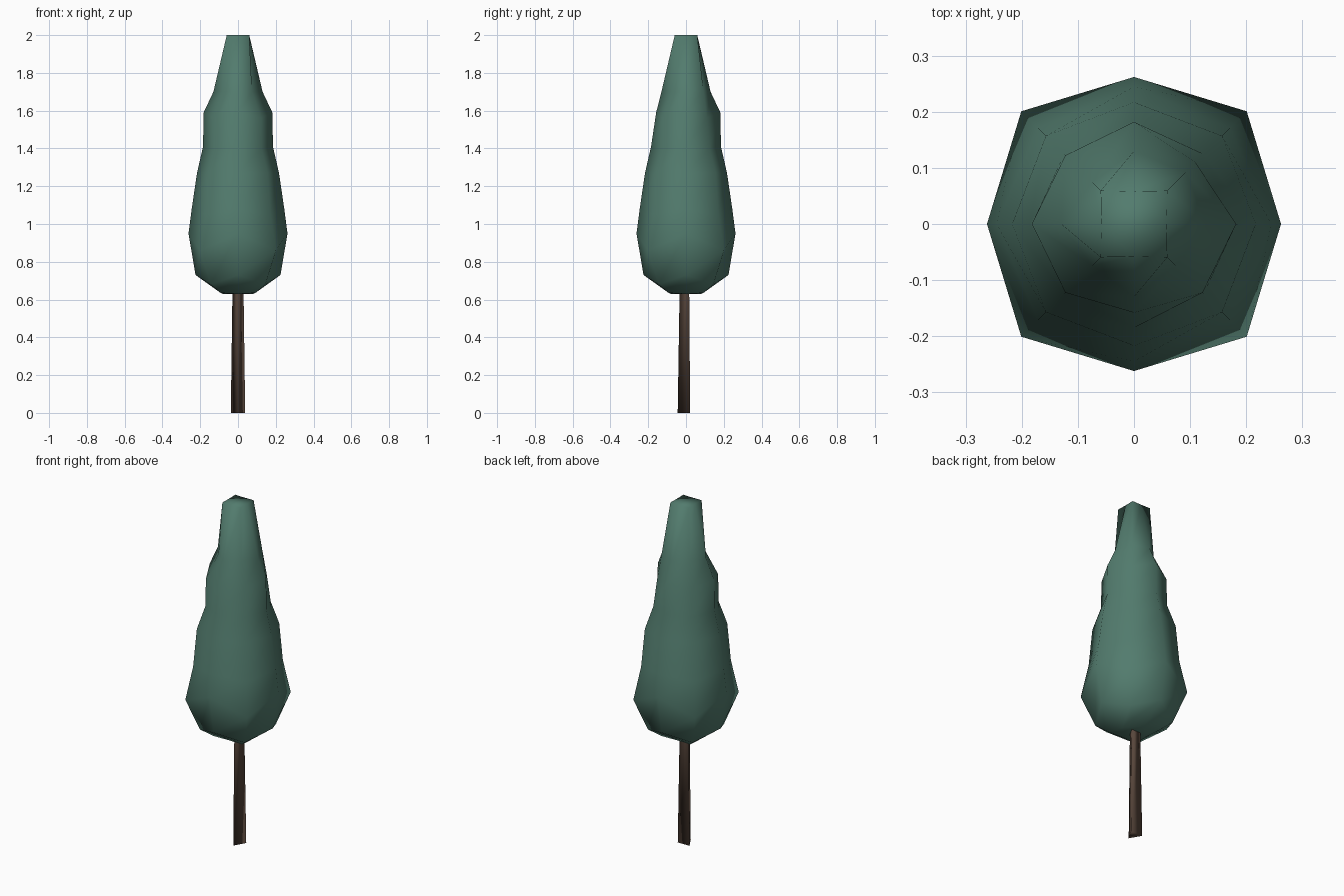
import bpy, bmesh
from math import cos, sin, pi, radians

cube = bpy.data.objects.get("Cube")
if cube:
    bpy.data.objects.remove(cube)


def material(name, color):
    mat = bpy.data.materials.new(name)
    mat.use_nodes = True
    mat.diffuse_color = color
    mat.node_tree.nodes["Principled BSDF"].inputs["Base Color"].default_value = color
    return mat


def loft(name, rings, mat):
    """Skin a stack of equal-sized point rings, with capped ends."""
    bm = bmesh.new()
    loops = [[bm.verts.new(point) for point in ring] for ring in rings]
    count = len(loops[0])
    for low, high in zip(loops, loops[1:]):
        for i in range(count):
            j = (i + 1) % count
            bm.faces.new((low[i], low[j], high[j], high[i]))
    bm.faces.new(loops[0][::-1])
    bm.faces.new(loops[-1])
    bmesh.ops.recalc_face_normals(bm, faces=bm.faces)
    for face in bm.faces:
        face.smooth = True
    mesh = bpy.data.meshes.new(name)
    bm.to_mesh(mesh)
    bm.free()
    mesh.materials.append(mat)
    obj = bpy.data.objects.new(name, mesh)
    bpy.context.collection.objects.link(obj)
    return obj


def column(angle, profile):
    return [(r * cos(angle), r * sin(angle), z) for r, z in profile]


leaf_green = material("leaf green", (0.085, 0.2, 0.155, 1))
bark_brown = material("bark brown", (0.095, 0.06, 0.043, 1))

# Foliage: knobbly profiles (radius, height) for the straight and diagonal sides
straight = [(0.08, 0.63), (0.225, 0.73), (0.262, 0.95), (0.245, 1.08),
            (0.217, 1.27), (0.185, 1.41), (0.182, 1.59), (0.13, 1.7), (0.058, 2.0)]
diagonal = [(0.13, 0.635), (0.205, 0.68), (0.284, 0.86), (0.242, 1.05),
            (0.222, 1.27), (0.176, 1.4), (0.173, 1.56), (0.105, 1.7), (0.084, 2.0)]
# Two sides taper evenly past the upper knob
smooth_side = {1: 0.155, 6: 0.158}
columns = []
for side in range(8):
    profile = list(diagonal if side % 2 else straight)
    if side in smooth_side:
        profile[6] = (smooth_side[side], profile[6][1])
    if side == 1:
        profile[7] = (0.13, 1.71)
    columns.append(column(side * pi / 4, profile))
loft("foliage", list(zip(*columns)), leaf_green)

# Trunk: three-sided tapering post, one edge to the front
post = [(0.044, 0.0), (0.034, 0.64), (0.03, 0.8)]
corners = [column(radians(a), post) for a in (-90, 30, 150)]
loft("trunk", list(zip(*corners)), bark_brown)
